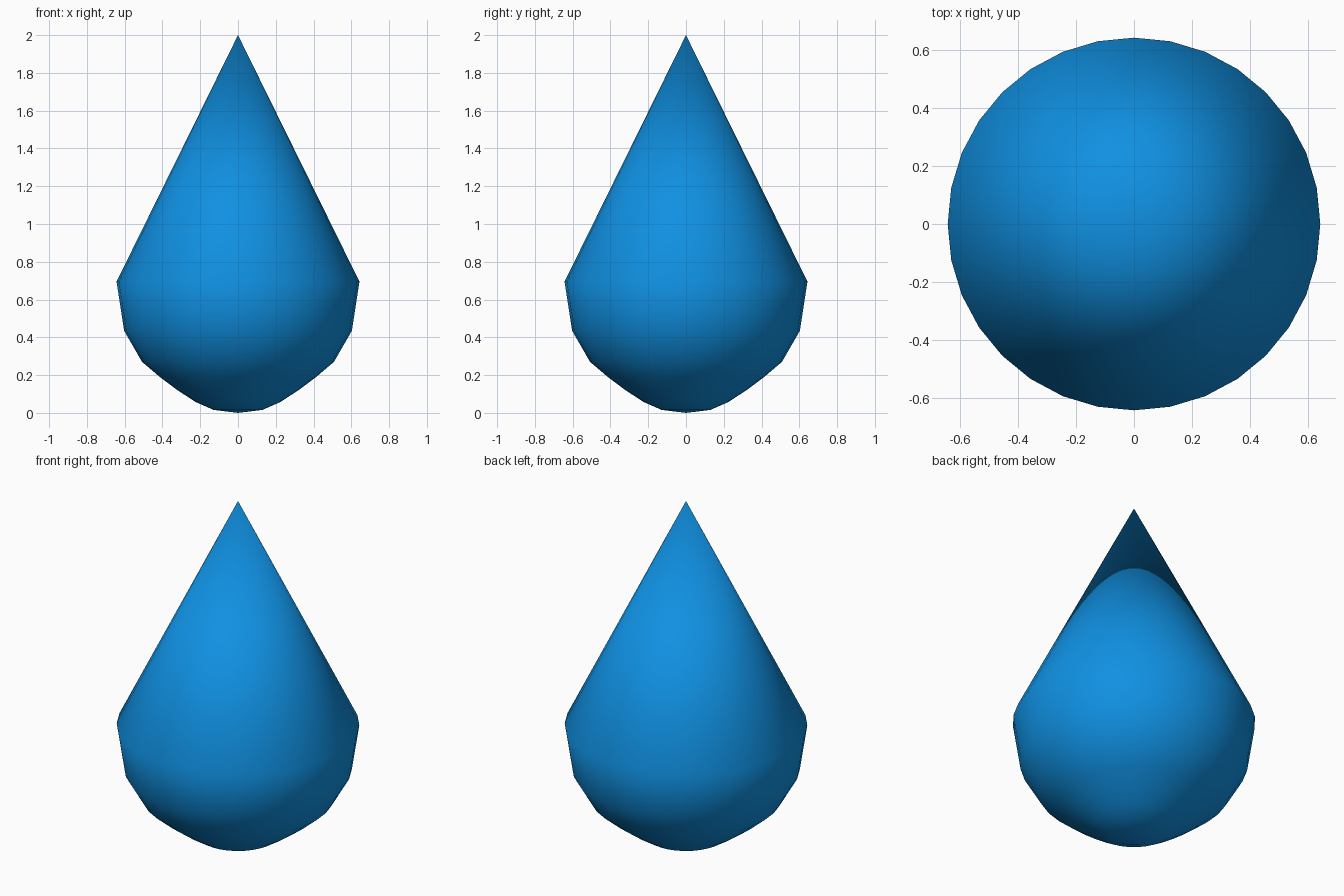
import bpy, bmesh, math

if "Cube" in bpy.data.objects:
    bpy.data.objects.remove(bpy.data.objects["Cube"])

SIDES = 32
# Half profile (radius, height) between the bottom and top points
PROFILE = [(0.13, 0.016), (0.225, 0.058), (0.32, 0.12), (0.41, 0.187),
           (0.508, 0.27), (0.603, 0.435), (0.643, 0.695)]

# Teardrop body: lathed rings closed by a pole at each end
bm = bmesh.new()
rings = []
for r, z in PROFILE:
    rings.append([bm.verts.new((r * math.cos(2 * math.pi * i / SIDES),
                                r * math.sin(2 * math.pi * i / SIDES), z))
                  for i in range(SIDES)])
bottom = bm.verts.new((0, 0, 0))
tip = bm.verts.new((0, 0, 2))
for i in range(SIDES):
    j = (i + 1) % SIDES
    bm.faces.new((bottom, rings[0][j], rings[0][i]))
    for low, high in zip(rings, rings[1:]):
        bm.faces.new((low[i], low[j], high[j], high[i]))
    bm.faces.new((rings[-1][i], rings[-1][j], tip))
for f in bm.faces:
    f.smooth = True
bmesh.ops.recalc_face_normals(bm, faces=bm.faces)

mesh = bpy.data.meshes.new("water_drop")
bm.to_mesh(mesh)
bm.free()
drop = bpy.data.objects.new("water_drop", mesh)
bpy.context.collection.objects.link(drop)

# Blue colour
blue = bpy.data.materials.new("water_blue")
blue.diffuse_color = (0.005, 0.28, 0.76, 1)
blue.use_nodes = True
blue.node_tree.nodes["Principled BSDF"].inputs["Base Color"].default_value = blue.diffuse_color
mesh.materials.append(blue)
